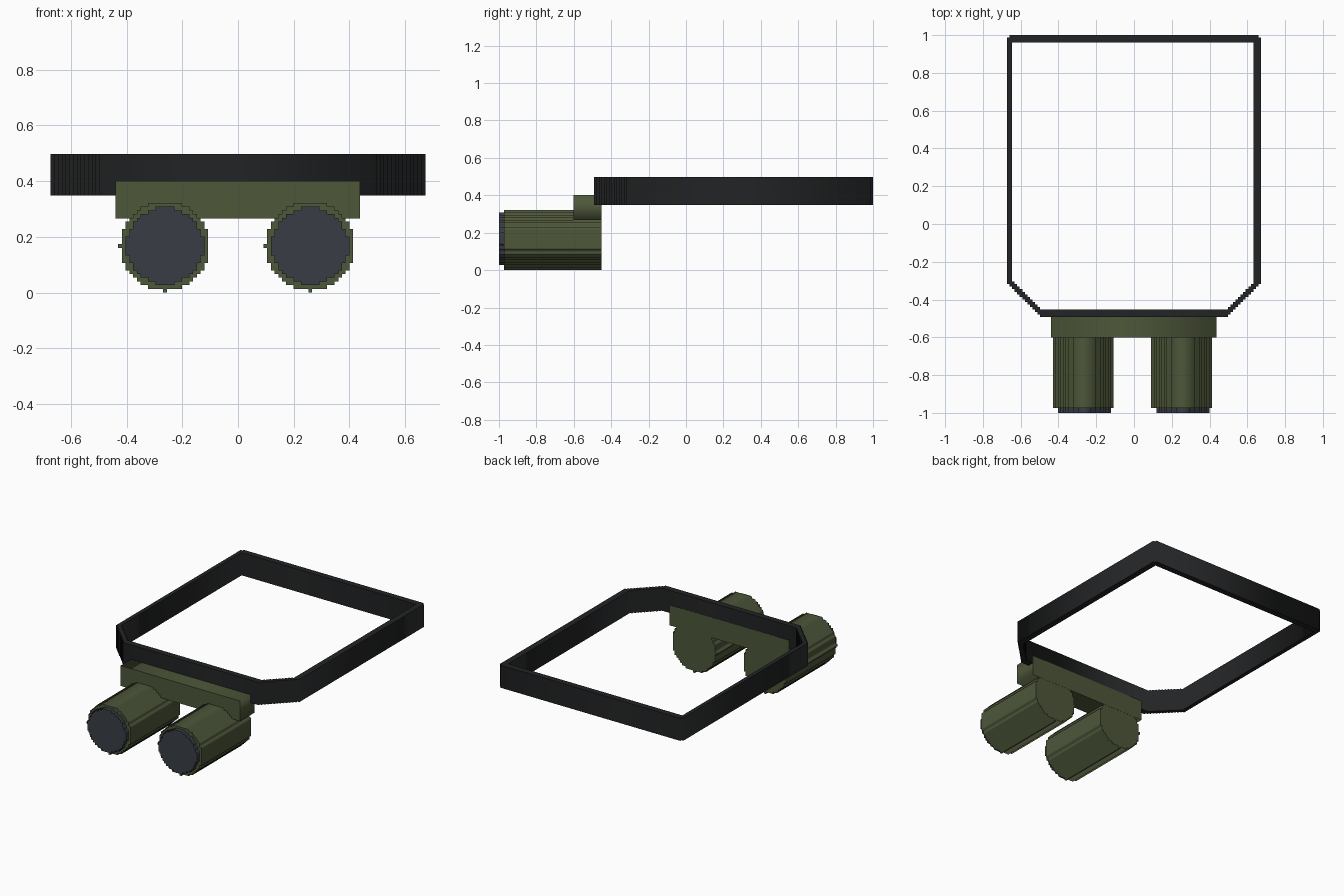
import bpy, math

if "Cube" in bpy.data.objects:
    bpy.data.objects.remove(bpy.data.objects["Cube"])

V = 2 / 149  # step size of the blocky outlines


def material(name, rgb):
    m = bpy.data.materials.new(name)
    m.diffuse_color = (*rgb, 1)
    m.use_nodes = True
    m.node_tree.nodes["Principled BSDF"].inputs["Base Color"].default_value = m.diffuse_color
    return m


GREEN = material("olive", (0.075, 0.095, 0.042))
BLACK = material("black", (0.016, 0.017, 0.018))
GLASS = material("dark_glass", (0.04, 0.047, 0.058))


def extrude(name, loops, lo, hi, mat, along_y=False):
    """Extrude filled 2D outlines (later loops cut holes) along z or y."""
    cu = bpy.data.curves.new(name, 'CURVE')
    cu.dimensions, cu.fill_mode = '2D', 'BOTH'
    cu.extrude = (hi - lo) / 2
    for pts in loops:
        s = cu.splines.new('POLY')
        s.points.add(len(pts) - 1)
        for p, (x, y) in zip(s.points, pts):
            p.co = (x, y, 0, 1)
        s.use_cyclic_u = True
    ob = bpy.data.objects.new(name, cu)
    bpy.context.collection.objects.link(ob)
    cu.materials.append(mat)
    mid = (lo + hi) / 2
    ob.location = (0, mid, 0) if along_y else (0, 0, mid)
    if along_y:
        ob.rotation_euler.x = math.pi / 2
    bpy.ops.object.select_all(action='DESELECT')
    ob.select_set(True)
    bpy.context.view_layer.objects.active = ob
    bpy.ops.object.convert(target='MESH')
    return bpy.context.object


def stepped_disc(cx, cz, r2, lo, hi):
    """Outline of a blocky disc: cells lo..hi with x^2 + z^2 <= r2."""
    right, left = [], []
    for j in range(lo, hi + 1):
        run = [i for i in range(lo, hi + 1) if i * i + j * j <= r2]
        z0, z1 = cz + (j - .5) * V, cz + (j + .5) * V
        xr, xl = cx + (run[-1] + .5) * V, cx + (run[0] - .5) * V
        right += [(xr, z0), (xr, z1)]
        left += [(xl, z0), (xl, z1)]
    return right + left[::-1]


def stairs(x, y, n, sx):
    """Diagonal of n steps going up and outward from (x, y)."""
    pts = [(sx * x, y)]
    for k in range(n):
        pts += [(sx * (x + k * V), y + (k + 1) * V),
                (sx * (x + (k + 1) * V), y + (k + 1) * V)]
    return pts


# Head strap: stepped corners at the front, notched corners at the back
X0, Y0, T = 0.672 - 13 * V, -0.493, 3 * V


def outer_side(sx):
    return stairs(X0, Y0, 13, sx) + [(sx * 0.672, 1 - V),
                                     (sx * (0.672 - V), 1 - V), (sx * (0.672 - V), 1)]


def inner_side(sx, n):
    pts = stairs(X0, Y0 + T, n, sx)
    return pts + [(pts[-1][0], 1 - T)]


extrude("head_strap",
        [outer_side(1) + outer_side(-1)[::-1],
         inner_side(1, 10) + inner_side(-1, 11)[::-1]],
        0.348, 0.498, BLACK)

# Mount bar, just proud of the strap's inner face
extrude("mount_bar", [[(-0.44, 0.267), (0.438, 0.267), (0.438, 0.401), (-0.44, 0.401)]],
        -0.602, -0.4515, GREEN, True)

# Twin tubes with lenses
for side, cx in (("left", -0.262), ("right", 0.259)):
    cz = 12.5 * V
    extrude(side + "_tube", [stepped_disc(cx, cz, 144, -12, 11)],
            -0.973, -0.4525, GREEN, True)
    extrude(side + "_lens", [stepped_disc(cx, cz, 104, -10, 10)],
            -1.0, -0.972, GLASS, True)
